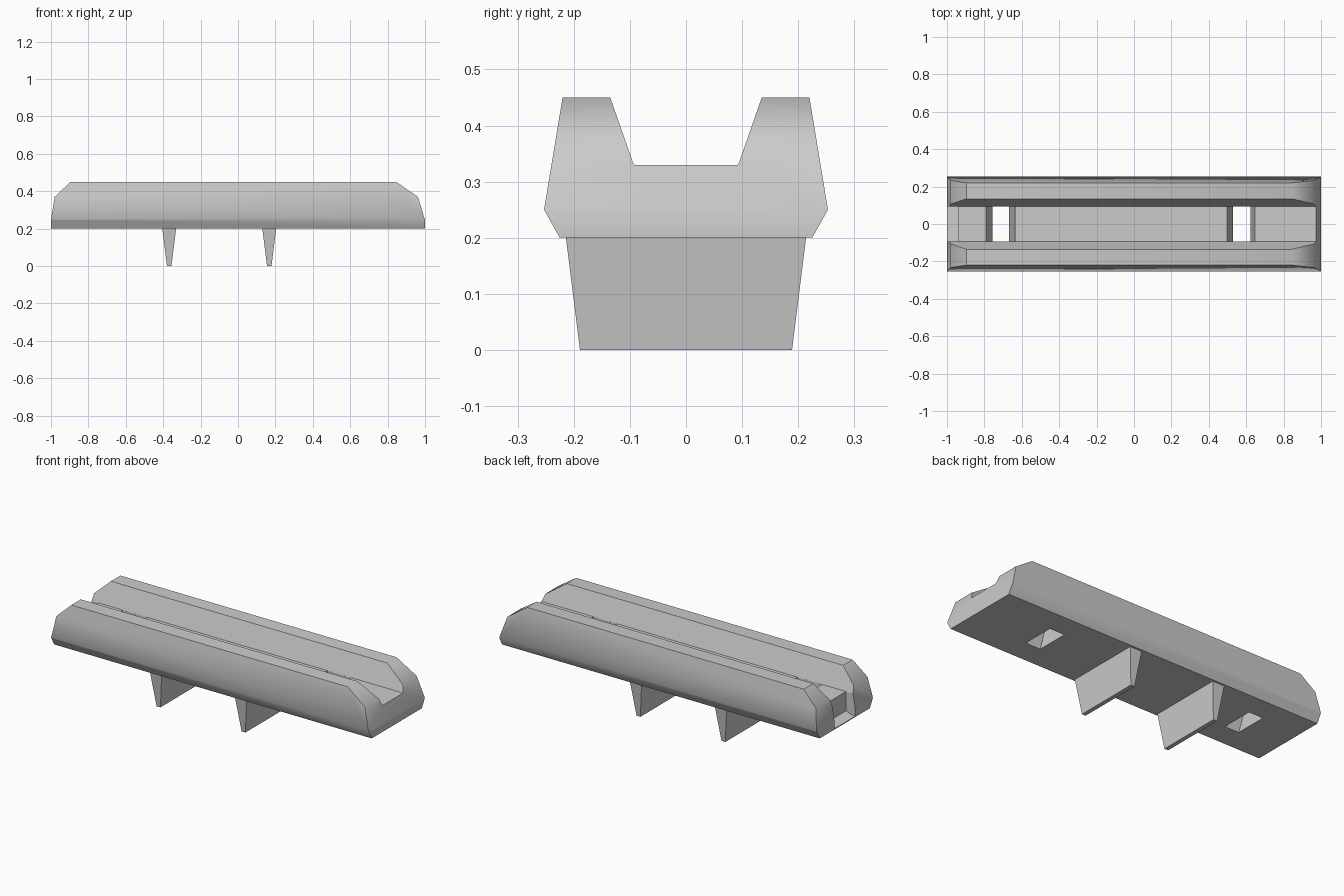
import bpy, bmesh, math

if "Cube" in bpy.data.objects:
    bpy.data.objects.remove(bpy.data.objects["Cube"])


def prism(name, pts, lo, hi, axis):
    """Extrude a closed 2D profile from lo to hi along x (y,z points) or y (x,z points)."""
    def place(p, t):
        return (t, p[0], p[1]) if axis == 'x' else (p[0], t, p[1])
    bm = bmesh.new()
    a = [bm.verts.new(place(p, lo)) for p in pts]
    b = [bm.verts.new(place(p, hi)) for p in pts]
    n = len(pts)
    bm.faces.new(a)
    bm.faces.new(b[::-1])
    for i in range(n):
        j = (i + 1) % n
        bm.faces.new((a[j], a[i], b[i], b[j]))
    bmesh.ops.recalc_face_normals(bm, faces=bm.faces)
    me = bpy.data.meshes.new(name)
    bm.to_mesh(me)
    bm.free()
    ob = bpy.data.objects.new(name, me)
    bpy.context.collection.objects.link(ob)
    return ob


def combine(target, cutter, op):
    """Apply a boolean and remove the helper."""
    bpy.context.view_layer.objects.active = target
    m = target.modifiers.new("cut", 'BOOLEAN')
    m.operation, m.object, m.solver = op, cutter, 'EXACT'
    bpy.ops.object.modifier_apply(modifier=m.name)
    bpy.data.objects.remove(cutter)


# Grooved body: mirrored cross-section trimmed by the side outline
half = [(0.225, 0.2), (0.253, 0.25), (0.22, 0.45), (0.135, 0.45), (0.093, 0.33)]
section = half + [(-y, z) for y, z in reversed(half)]
body = prism("body", section, -1.1, 1.1, 'x')
outline = [(-1, 0.1), (-1, 0.245), (-0.98, 0.37), (-0.895, 0.45), (-0.84, 0.505),
           (0.763, 0.505), (0.845, 0.45), (0.962, 0.37), (1, 0.245), (1, 0.1)]
combine(body, prism("end_trim", outline, -0.4, 0.4, 'y'), 'INTERSECT')

# Notch at the left end of the groove
notch = [(-1.1, 0.205), (-1.0, 0.205), (-0.97, 0.21), (-0.942, 0.22), (-0.942, 0.4), (-1.1, 0.4)]
combine(body, prism("end_notch", notch, -0.0928, 0.0928, 'y'), 'DIFFERENCE')

# Two tapered through-holes in the groove floor
for top0, top1, bot0, bot1 in [(-0.792, -0.635, -0.757, -0.668), (0.498, 0.647, 0.53, 0.623)]:
    def at(x0, x1, z):
        return (x0 + (x1 - x0) * (z - 0.2) / 0.13, z)
    hole = [at(bot0, top0, 0.17), at(bot1, top1, 0.17), at(bot1, top1, 0.37), at(bot0, top0, 0.37)]
    combine(body, prism("hole", hole, -0.0928, 0.0928, 'y'), 'DIFFERENCE')

bpy.ops.object.select_all(action='DESELECT')
body.select_set(True)
bpy.context.view_layer.objects.active = body
bpy.ops.object.shade_smooth_by_angle(angle=math.radians(40))

# Tapered fins underneath
for name, cx in [("left_fin", -0.368), ("right_fin", 0.167)]:
    fin = prism(name, [(cx - 0.037, 0.2), (cx - 0.012, 0), (cx + 0.012, 0), (cx + 0.037, 0.2)],
                -0.214, 0.214, 'y')
    for v in fin.data.vertices:
        if v.co.z < 0.1:
            v.co.y *= 0.189 / 0.214
